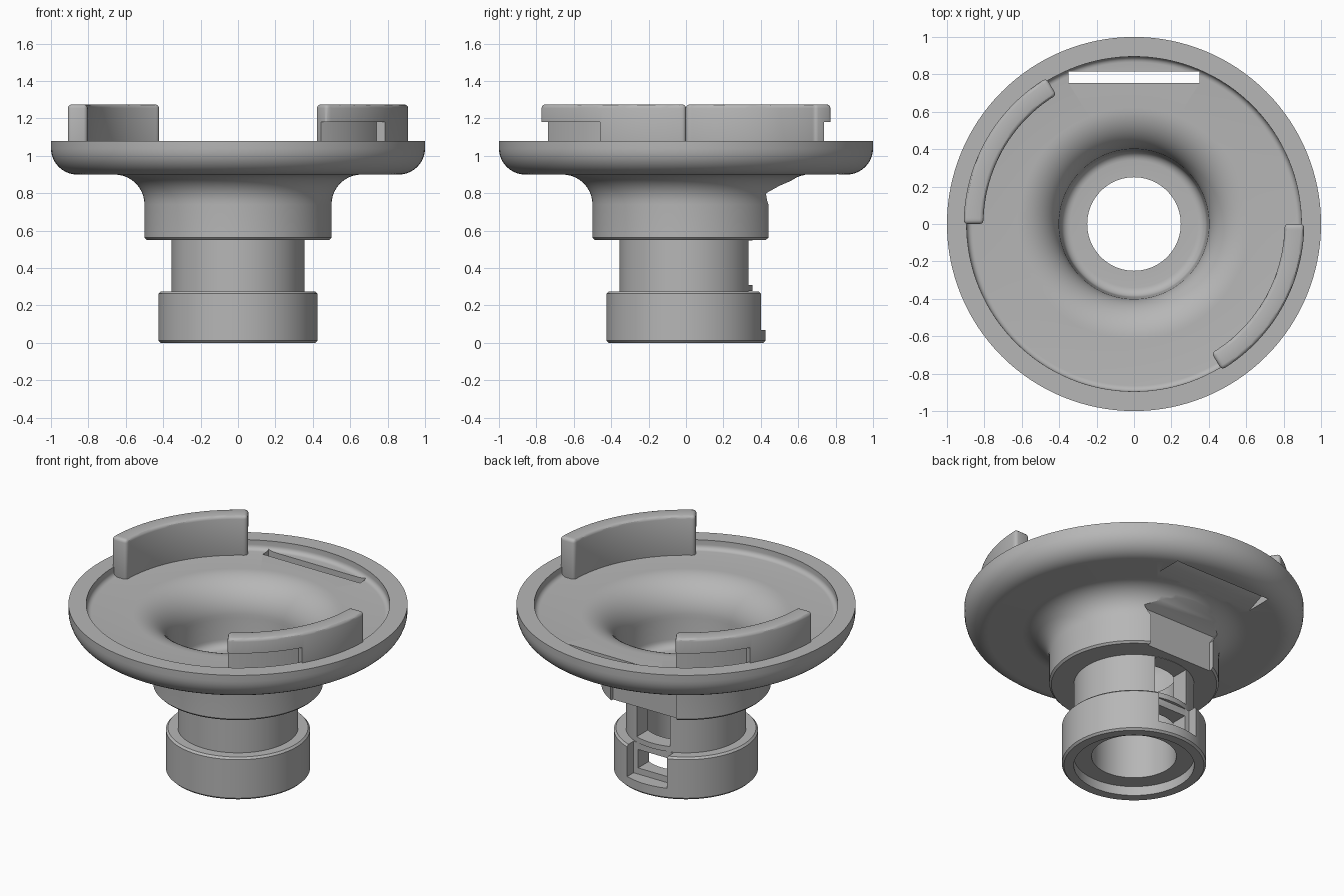
import bpy, bmesh
from math import sin, cos, radians
from mathutils import Matrix, Vector

default = bpy.data.objects.get("Cube")
if default:
    bpy.data.objects.remove(default)

grey = bpy.data.materials.new("mid_grey")
grey.use_nodes = True
GREY = (0.47, 0.47, 0.47, 1)
grey.diffuse_color = GREY
grey.node_tree.nodes["Principled BSDF"].inputs["Base Color"].default_value = GREY


def finish(bm, name):
    bmesh.ops.recalc_face_normals(bm, faces=bm.faces)
    mesh = bpy.data.meshes.new(name)
    bm.to_mesh(mesh)
    bm.free()
    mesh.materials.append(grey)
    obj = bpy.data.objects.new(name, mesh)
    bpy.context.collection.objects.link(obj)
    return obj


def arc(cx, cz, r, a0, a1, n=10):
    steps = [radians(a0 + (a1 - a0) * i / n) for i in range(n + 1)]
    return [(cx + r * cos(a), cz + r * sin(a)) for a in steps]


def revolve(name, profile, a0=0, a1=360, steps=128):
    """Sweep a closed (radius, height) profile around the z axis."""
    bm = bmesh.new()
    vs = [bm.verts.new((r, 0, z)) for r, z in profile]
    bmesh.ops.rotate(bm, verts=vs, cent=(0, 0, 0),
                     matrix=Matrix.Rotation(radians(a0), 3, 'Z'))
    full = a1 - a0 == 360
    if full:
        geom = [bm.edges.new((vs[i - 1], vs[i])) for i in range(len(vs))]
    else:
        geom = [bm.faces.new(vs)]
    bmesh.ops.spin(bm, geom=geom, cent=(0, 0, 0), axis=(0, 0, 1),
                   angle=radians(a1 - a0), steps=steps,
                   use_merge=full, use_duplicate=False)
    if full:
        bmesh.ops.remove_doubles(bm, verts=bm.verts, dist=1e-5)
    else:
        # spinning a face leaves its start open on some settings, so close it
        edges = [e for e in bm.edges if e.is_boundary]
        if edges:
            bmesh.ops.holes_fill(bm, edges=edges)
    return finish(bm, name)


def prism(name, points, depth):
    """Extrude a closed 3D outline along a vector."""
    bm = bmesh.new()
    face = bm.faces.new([bm.verts.new(p) for p in points])
    new = bmesh.ops.extrude_face_region(bm, geom=[face])["geom"]
    bmesh.ops.translate(bm, vec=Vector(depth),
                        verts=[g for g in new if isinstance(g, bmesh.types.BMVert)])
    return finish(bm, name)


def box(name, x, y0, y1, z0, z1):
    return prism(name, [(-x, y0, z0), (x, y0, z0), (x, y1, z0), (-x, y1, z0)],
                 (0, 0, z1 - z0))


def apply_modifier(obj, mod):
    bpy.ops.object.select_all(action='DESELECT')
    bpy.context.view_layer.objects.active = obj
    obj.select_set(True)
    bpy.ops.object.modifier_apply(modifier=mod.name)


def combine(obj, tool, operation='DIFFERENCE'):
    mod = obj.modifiers.new("cut", 'BOOLEAN')
    mod.operation, mod.solver, mod.object = operation, 'EXACT', tool
    apply_modifier(obj, mod)
    bpy.data.objects.remove(tool)


def smooth(obj):
    bpy.ops.object.select_all(action='DESELECT')
    bpy.context.view_layer.objects.active = obj
    obj.select_set(True)
    bpy.ops.object.shade_smooth_by_angle(angle=radians(30))


# Flanged body: foot collar, neck, upper collar, flared dish and throat
b = 0.012
profile = [(0.355, 0.0), (0.425 - b, 0.0), (0.425, b), (0.425, 0.275 - b),
           (0.425 - b, 0.275), (0.355, 0.275), (0.355, 0.55),
           (0.5 - b, 0.55), (0.5, 0.55 + b)]
profile += arc(0.66, 0.74, 0.16, 180, 90)
profile += arc(0.86, 1.04, 0.14, -90, 0)
profile += [(1.0, 1.08), (0.895, 1.08)]
profile += arc(0.865, 1.05, 0.03, 0, -90, 5)
profile += arc(0.62, 0.80, 0.22, 90, 180, 14)
profile += arc(0.34, 0.67, 0.05, 0, -90, 6)
profile += [(0.25, 0.62), (0.25, 0.06), (0.355, 0.06)]
body = revolve("flanged_body", profile)

# Rear channel: widens toward the strap slot in the dish
channel = prism("channel_cutter", [
    (-0.41, 0.41, 0.5), (-0.41, 0.41, 0.79), (-0.41, 0.5, 0.84), (-0.41, 0.755, 0.95),
    (-0.41, 0.755, 1.2), (-0.41, 0.815, 1.2), (-0.41, 0.815, 0.5)], (0.82, 0, 0))
half = [(0.237, 0.45), (0.237, 0.74), (0.35, 0.9), (0.35, 1.3)]
outline = [(x, 0.3, z) for x, z in half] + [(-x, 0.3, z) for x, z in reversed(half)]
combine(channel, prism("channel_width", outline, (0, 0.7, 0)), 'INTERSECT')
combine(body, channel)

# Rear windows in the neck and foot collar
combine(body, box("neck_window", 0.12, 0.1, 0.40, 0.31, 0.548))
combine(body, box("collar_recess", 0.143, 0.335, 0.5, 0.07, 0.276))
combine(body, box("collar_window", 0.11, 0.1, 0.45, 0.11, 0.23))
smooth(body)

# Two curved locking lugs, each undercut on its outer side
for name, turn in (("right_lug", 0), ("left_lug", 180)):
    lug = revolve(name, [(0.805, 1.0), (0.91, 1.0), (0.91, 1.275), (0.805, 1.275)],
                  turn - 59, turn, 28)
    mod = lug.modifiers.new("rounding", 'BEVEL')
    mod.width, mod.segments, mod.angle_limit = 0.02, 3, radians(40)
    apply_modifier(lug, mod)
    notch = revolve("notch_cutter",
                    [(0.86, 0.95), (0.95, 0.95), (0.95, 1.18), (0.86, 1.18)],
                    turn - 65, turn - 30.4, 20)
    combine(lug, notch)
    smooth(lug)
